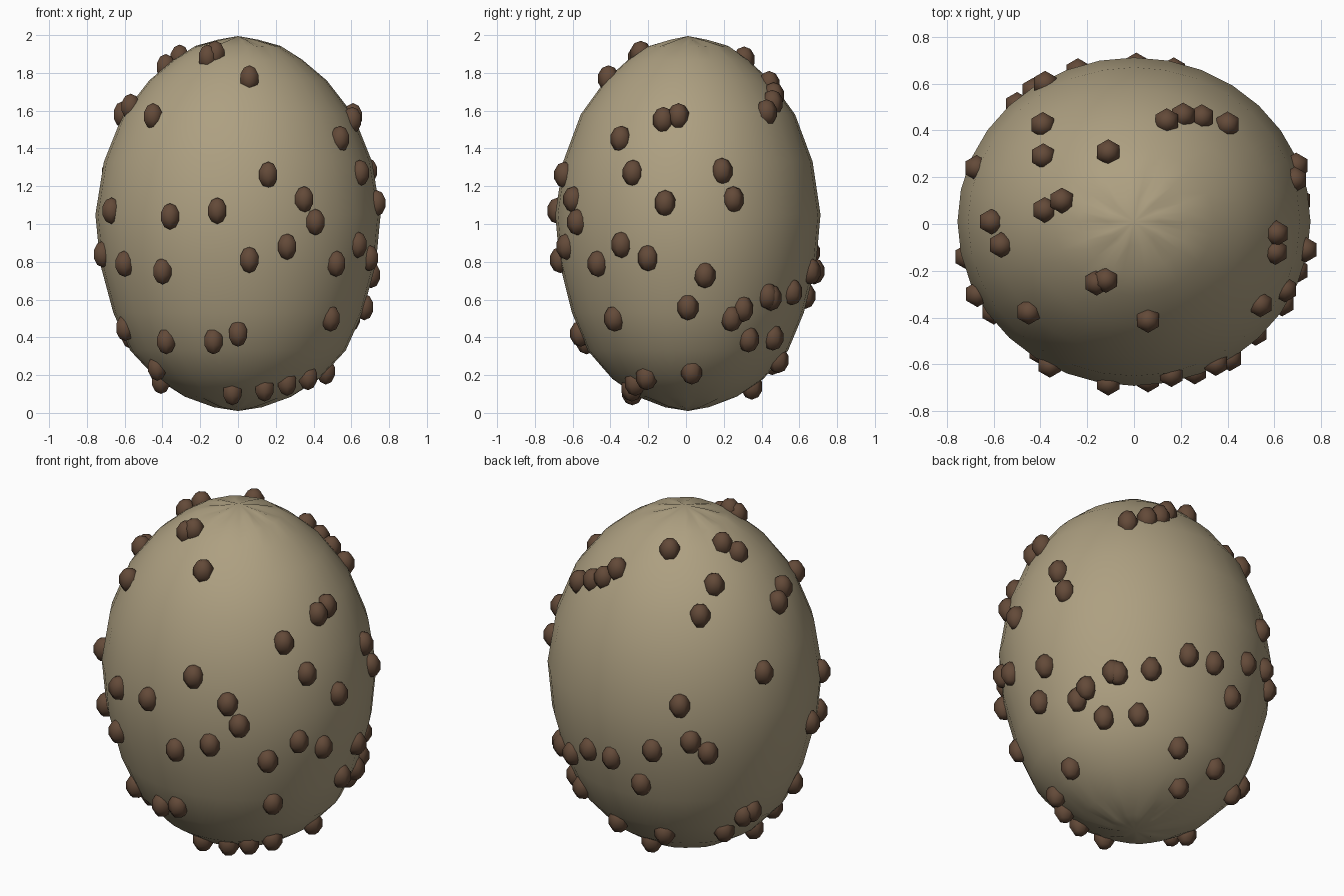
import bpy, bmesh, math
from mathutils import Matrix, Vector
from mathutils.bvhtree import BVHTree

if "Cube" in bpy.data.objects:
    bpy.data.objects.remove(bpy.data.objects["Cube"], do_unlink=True)


def make_material(name, colour):
    material = bpy.data.materials.new(name)
    material.use_nodes = True
    material.diffuse_color = colour
    shader = material.node_tree.nodes["Principled BSDF"]
    shader.inputs["Base Color"].default_value = colour
    shader.inputs["Roughness"].default_value = 0.8
    return material


def make_mesh(bm, name, material):
    mesh = bpy.data.meshes.new(name)
    bm.to_mesh(mesh)
    mesh.materials.append(material)
    mesh.shade_smooth()
    return mesh


def add_object(name, mesh, location=(0, 0, 0)):
    item = bpy.data.objects.new(name, mesh)
    item.location = location
    bpy.context.collection.objects.link(item)
    return item


tan = make_material("tan skin", (0.42, 0.35, 0.22, 1))
brown = make_material("brown stud", (0.125, 0.068, 0.04, 1))

# Egg body: a half outline (radius, height) turned around z
OUTLINE = [(.13, .035), (.28, .085), (.43, .18), (.57, .33), (.66, .53),
           (.73, .79), (.755, 1.05), (.71, 1.33), (.61, 1.58),
           (.47, 1.76), (.34, 1.87), (.23, 1.94), (.11, 1.97)]
SIDES = 32
DEPTH = 0.93

bm = bmesh.new()
rings = []
for radius, height in OUTLINE:
    ring = []
    # shallow gathers fade out away from the two tips
    gather = 0.008 * max(0, 1 - radius / 0.35)
    for i in range(SIDES):
        angle = math.tau * i / SIDES
        lift = gather * math.sin(angle * 9)
        ring.append(bm.verts.new((radius * math.cos(angle),
                                  radius * math.sin(angle) * DEPTH + 0.01,
                                  height + lift)))
    rings.append(ring)
bottom = bm.verts.new((0, 0.01, 0.01))
top = bm.verts.new((0, 0.01, 1.995))
for i in range(SIDES):
    j = (i + 1) % SIDES
    bm.faces.new((bottom, rings[0][j], rings[0][i]))
    bm.faces.new((top, rings[-1][i], rings[-1][j]))
    for low, high in zip(rings, rings[1:]):
        bm.faces.new((low[i], low[j], high[j], high[i]))
bm.normal_update()
surface = BVHTree.FromBMesh(bm)
add_object("egg_body", make_mesh(bm, "egg_body", tan))
bm.free()

# Stud: one small upright six-sided ellipsoid, shared by all copies
bm = bmesh.new()
bmesh.ops.create_uvsphere(bm, u_segments=6, v_segments=5, radius=1,
                          matrix=Matrix.Diagonal((0.058, 0.058, 0.07, 1)))
stud_mesh = make_mesh(bm, "stud", brown)
bm.free()

# Stud spots on each side: (position across, height)
FRONT = [(-.16, 1.88), (-.12, 1.9), (.06, 1.77), (-.45, 1.57), (.54, 1.45),
         (.16, 1.26), (.35, 1.13), (.41, 1.01), (-.67, 1.07), (-.36, 1.04),
         (-.11, 1.07), (.26, .88), (.06, .81), (-.4, .75), (-.6, .79),
         (.52, .79), (.49, .5), (0, .42), (-.13, .38), (-.38, .38),
         (-.03, .11), (.14, .13), (.26, .16), (.37, .19)]
LEFT = [(-.28, 1.27), (-.34, .89), (-.2, .82), (-.11, 1.11), (.1, .73),
        (.01, .56), (.03, .22), (-.12, 1.55), (-.04, 1.57), (.19, 1.28),
        (.25, 1.13), (.24, .5), (.3, .55), (.43, .62), (.45, .61),
        (.56, .64), (.33, .39), (.46, .4)]
BACK = [(.14, 1.74), (.21, 1.68), (.29, 1.64), (.4, 1.59), (-.11, 1.87),
        (-.39, 1.6), (-.38, 1.13), (-.24, .85), (-.43, .92), (-.5, .85),
        (.01, .75), (.17, .75), (-.15, .62), (.1, .28), (-.18, .27),
        (-.02, .14)]
RIGHT = [(.29, 1.73), (.1, 1.88), (.06, 1.83), (.01, 1.58), (-.09, 1.62),
         (.24, 1.27), (-.14, .84), (-.15, .45), (-.2, .24), (-.05, .17),
         (.28, .29), (.24, .39), (.2, .41)]


def place_studs(side, spots, outward):
    """Drop a stud on the body straight in from the given side."""
    outward = Vector(outward)
    across = Vector((abs(outward.y), abs(outward.x), 0))
    for number, (offset, height) in enumerate(spots, 1):
        start = across * offset + outward * 2 + Vector((0, 0, height))
        hit = surface.ray_cast(start, -outward)[0]
        if hit is None:
            hit = surface.find_nearest(start - outward * 2)[0]
        add_object(f"{side}_stud_{number}", stud_mesh, hit)


place_studs("front", FRONT, (0, -1, 0))
place_studs("left", LEFT, (1, 0, 0))
place_studs("back", BACK, (0, 1, 0))
place_studs("right", RIGHT, (-1, 0, 0))
